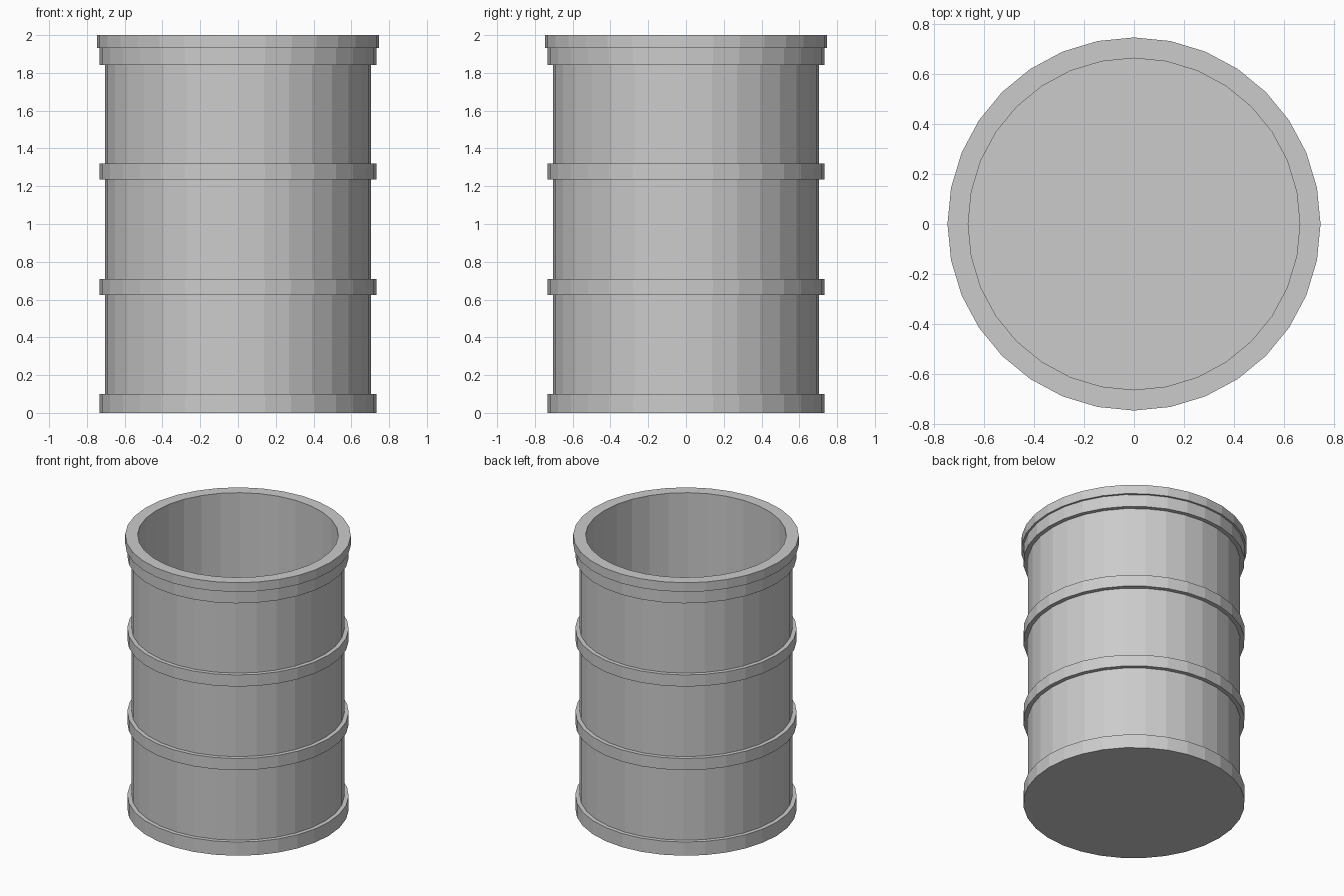
import bpy, bmesh
from math import cos, sin, pi

if "Cube" in bpy.data.objects:
    bpy.data.objects.remove(bpy.data.objects["Cube"])

SIDES = 32
BODY, HOOP, RIM, BORE = 0.704, 0.733, 0.747, 0.664

# Profile (radius, height) from outer base, up the wall, over the rim, down to the inner floor
profile = [(HOOP, 0.0), (HOOP, 0.10), (BODY, 0.10)]
for low, high in [(0.625, 0.71), (1.235, 1.32)]:      # raised hoops
    profile += [(BODY, low), (HOOP, low), (HOOP, high), (BODY, high)]
profile += [(BODY, 1.843), (HOOP, 1.843), (HOOP, 1.933),
            (RIM, 1.933), (RIM, 2.0),                 # stepped top rim
            (BORE, 2.0), (BORE, 0.07)]                # hollow inside


def lathe(name, points):
    bm = bmesh.new()
    rings = [[bm.verts.new((r * cos(2 * pi * i / SIDES), r * sin(2 * pi * i / SIDES), z))
              for i in range(SIDES)] for r, z in points]
    for a, b in zip(rings, rings[1:]):
        for i in range(SIDES):
            j = (i + 1) % SIDES
            bm.faces.new((a[i], a[j], b[j], b[i]))
    bm.faces.new(rings[0][::-1])   # underside
    bm.faces.new(rings[-1])        # inner floor
    bmesh.ops.recalc_face_normals(bm, faces=bm.faces)
    mesh = bpy.data.meshes.new(name)
    bm.to_mesh(mesh)
    bm.free()
    obj = bpy.data.objects.new(name, mesh)
    bpy.context.collection.objects.link(obj)
    return obj


# Open drum with hoops
lathe("open_barrel", profile)
